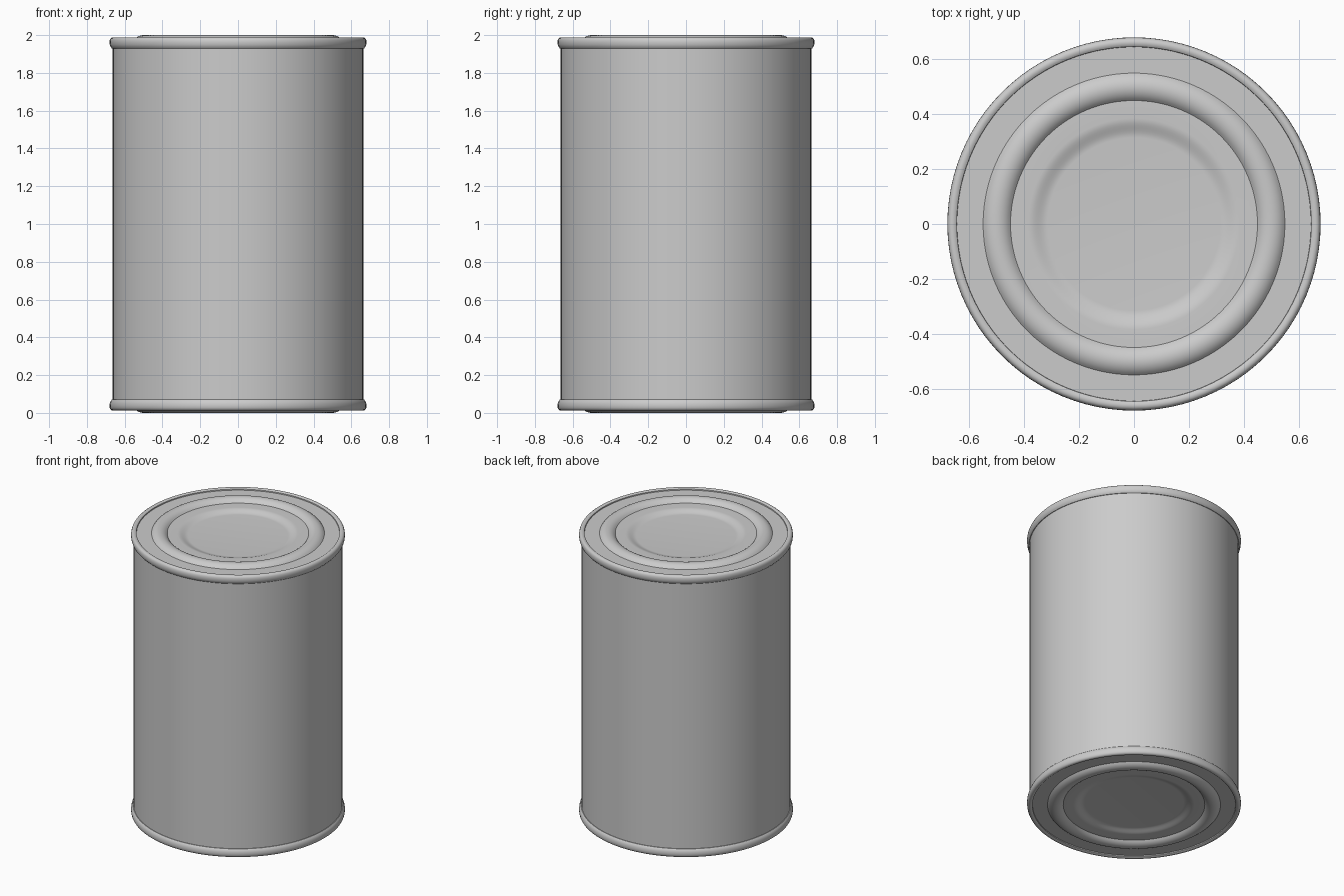
import bpy, bmesh, math

if "Cube" in bpy.data.objects:
    bpy.data.objects.remove(bpy.data.objects["Cube"], do_unlink=True)

SIDES = 96
HEIGHT = 2.0

# Single bare metal colour
steel = bpy.data.materials.new("plain_steel")
steel.use_nodes = True
colour = (0.6, 0.6, 0.6, 1)
steel.diffuse_color = colour
steel.node_tree.nodes["Principled BSDF"].inputs["Base Color"].default_value = colour


def lathe(name, profile, flip=False):
    """Revolve (radius, z) points, listed from the outside upward to the axis."""
    bm = bmesh.new()
    rings = []
    for r, z in profile:
        if flip:
            z = HEIGHT - z
        if r < 1e-6:
            rings.append([bm.verts.new((0, 0, z))] * SIDES)
        else:
            angles = [math.tau * i / SIDES for i in range(SIDES)]
            rings.append([bm.verts.new((r * math.cos(a), r * math.sin(a), z)) for a in angles])
    for low, high in zip(rings, rings[1:]):
        for i in range(SIDES):
            j = (i + 1) % SIDES
            corners = list(dict.fromkeys([low[i], low[j], high[j], high[i]]))
            bm.faces.new(corners[::-1] if flip else corners)
    mesh = bpy.data.meshes.new(name)
    bm.to_mesh(mesh)
    bm.free()
    mesh.materials.append(steel)
    obj = bpy.data.objects.new(name, mesh)
    bpy.context.collection.objects.link(obj)
    bpy.ops.object.select_all(action="DESELECT")
    obj.select_set(True)
    bpy.context.view_layer.objects.active = obj
    bpy.ops.object.shade_smooth_by_angle(angle=math.radians(35))
    return obj


def lid_profile():
    panel, rim_top = 1.975, 1.988
    # Rolled rim
    pts = [(0.660, 1.930), (0.668, 1.930), (0.675, 1.938), (0.679, 1.950),
           (0.680, 1.962), (0.679, 1.973), (0.675, 1.982), (0.668, 1.987),
           (0.660, rim_top), (0.652, 1.986), (0.646, 1.982), (0.645, panel)]
    # Raised round bead
    centre, half, rise = 0.50, 0.05, 0.025
    radius = (half ** 2 + rise ** 2) / (2 * rise)
    for k in range(13):
        d = half * (1 - k / 6)
        pts.append((centre + d, panel + math.sqrt(radius ** 2 - d ** 2) - radius + rise))
    # Soft step down to the sunken middle
    outer, inner, drop = 0.385, 0.315, 0.018
    for k in range(9):
        t = k / 8
        pts.append((outer + (inner - outer) * t,
                    panel - drop * (1 - math.cos(math.pi * t)) / 2))
    pts.append((0, panel - drop))
    return pts


# Straight wall, tucked into both rims
lathe("can_body", [(0.664, 0.05), (0.664, HEIGHT - 0.05)])

# Matching end lids
lathe("top_lid", lid_profile())
lathe("bottom_lid", lid_profile(), flip=True)
